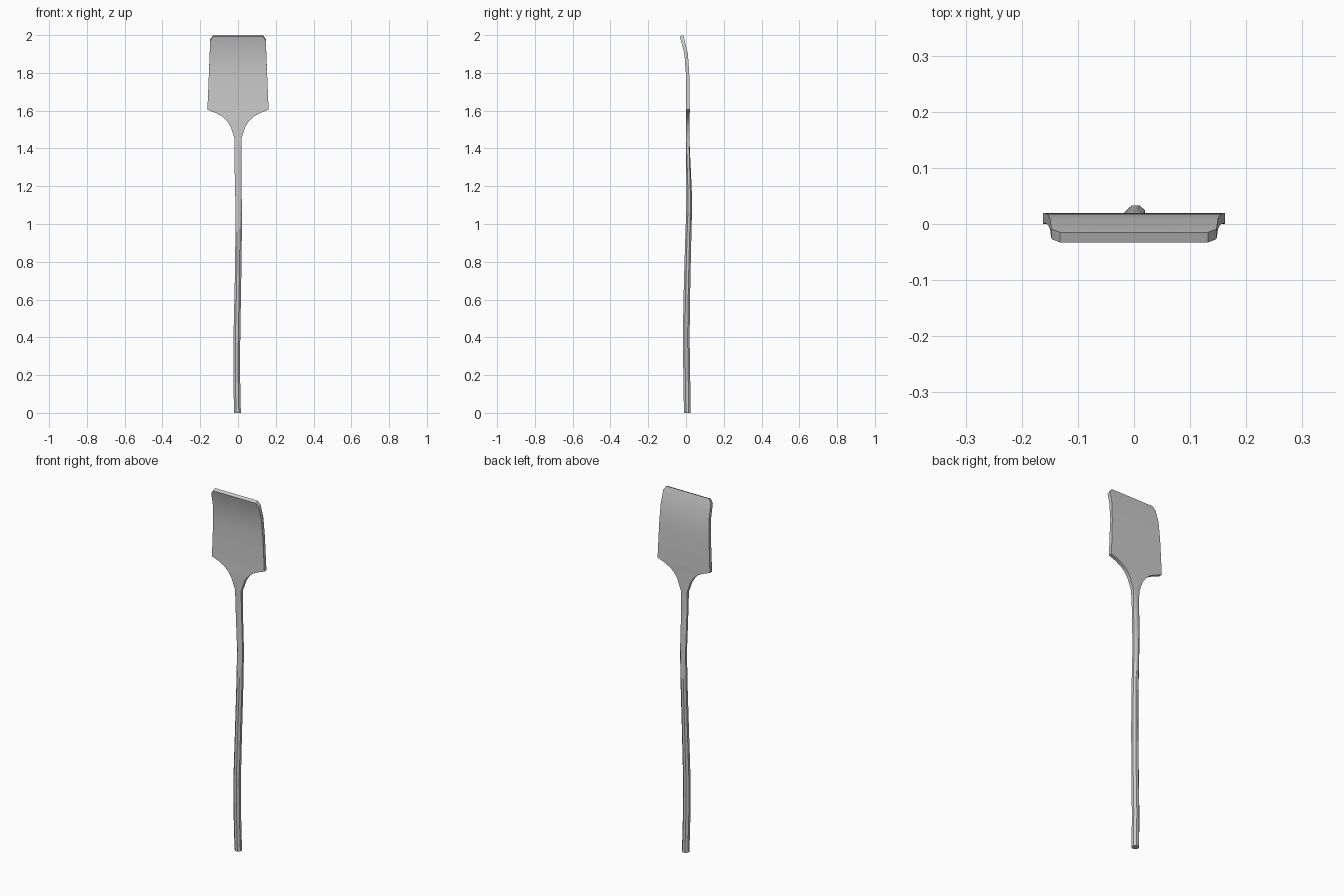
import bpy, bmesh

# Sections from foot to tip: z, centre x, centre y, half width, half depth, roundness, tilt
# roundness 1 = octagonal handle, 0 = square-edged blade
SECTIONS = [
    (0.00, -0.003, 0.007, 0.018, 0.018, 1, 0),
    (0.20, -0.007, 0.004, 0.018, 0.018, 1, 0),
    (0.40, -0.006, 0.001, 0.018, 0.018, 1, 0),
    (0.70, 0.000, 0.006, 0.017, 0.017, 1, 0),
    (0.92, 0.003, 0.012, 0.017, 0.016, 1, 0),
    (1.12, 0.003, 0.018, 0.017, 0.015, 1, 0),
    (1.30, 0.000, 0.013, 0.018, 0.012, 0.8, 0),
    (1.40, 0.000, 0.010, 0.018, 0.010, 0.5, 0),
    (1.46, 0.000, 0.009, 0.020, 0.010, 0.2, 0),
    (1.517, 0.0, 0.009, 0.040, 0.010, 0, 0),
    (1.545, 0.0, 0.009, 0.058, 0.010, 0, 0),
    (1.570, 0.0, 0.009, 0.084, 0.010, 0, 0),
    (1.590, 0.0, 0.010, 0.122, 0.010, 0, 0),
    (1.605, 0.0, 0.010, 0.162, 0.010, 0, 0),
    (1.70, 0.0, 0.010, 0.158, 0.009, 0, 0),
    (1.80, 0.0, 0.008, 0.154, 0.009, 0, 0.001),
    (1.90, 0.0, 0.001, 0.150, 0.009, 0, 0.002),
    (1.975, 0.0, -0.018, 0.147, 0.009, 0, 0.003),
    (1.996, 0.0, -0.024, 0.132, 0.009, 0, 0.004),
]


def ring(bm, z, cx, cy, hx, hy, r, tilt):
    k = 1 - 0.586 * r
    shape = [(1, -k), (1, k), (.414, 1), (-.414, 1), (-1, k), (-1, -k), (-.414, -1), (.414, -1)]
    return [bm.verts.new((cx + hx * u, cy + hy * v, z + tilt * v)) for u, v in shape]


# Handle and blade lofted as one continuous piece
bm = bmesh.new()
rings = [ring(bm, *s) for s in SECTIONS]
for a, b in zip(rings, rings[1:]):
    for i in range(8):
        j = (i + 1) % 8
        bm.faces.new((a[i], a[j], b[j], b[i]))
bm.faces.new(rings[0][::-1])
bm.faces.new(rings[-1])
bmesh.ops.recalc_face_normals(bm, faces=bm.faces)
mesh = bpy.data.meshes.new("handle_and_blade")
bm.to_mesh(mesh)
bm.free()
obj = bpy.data.objects.new("handle_and_blade", mesh)
bpy.context.collection.objects.link(obj)

# Smooth curves, crisp rim
bpy.context.view_layer.objects.active = obj
obj.select_set(True)
bpy.ops.object.shade_smooth_by_angle(angle=0.7)
